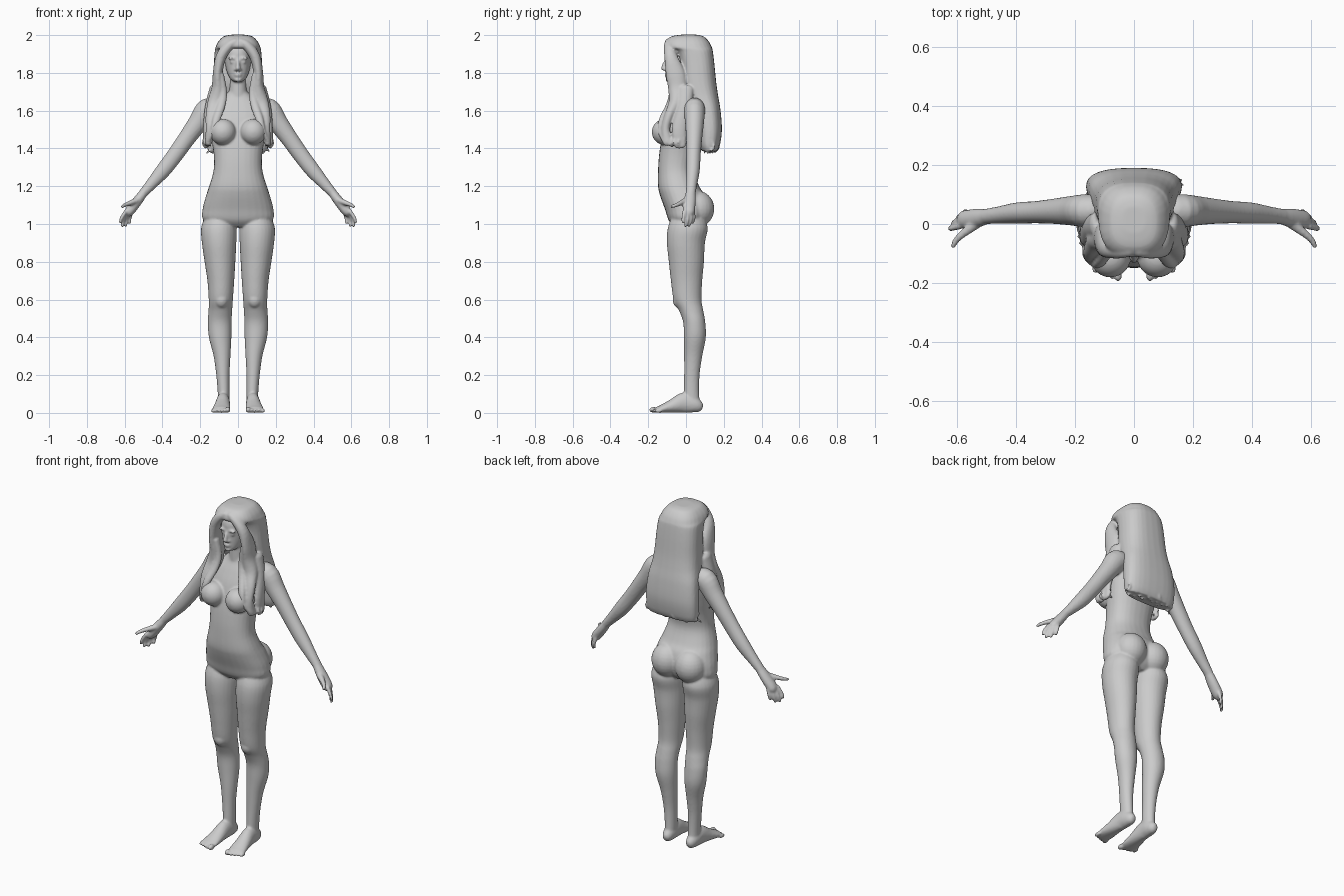
import bpy, bmesh, math, random
from mathutils import Vector

random.seed(4)
X, Y, Z = Vector((1, 0, 0)), Vector((0, 1, 0)), Vector((0, 0, 1))


def spline(rows, steps):
    """Catmull-Rom interpolation of equal-length number rows."""
    out = []
    for i in range(len(rows) - 1):
        q = [rows[max(i - 1, 0)], rows[i], rows[i + 1], rows[min(i + 2, len(rows) - 1)]]
        for s in range(steps):
            t = s / steps
            out.append([0.5 * (2 * b + (c - a) * t + (2 * a - 5 * b + 4 * c - d) * t * t
                               + (3 * b - a - 3 * c + d) * t ** 3) for a, b, c, d in zip(*q)])
    return out + [list(rows[-1])]


def skin(bm, rings):
    loops = [[bm.verts.new(p) for p in r] for r in rings]
    n = len(loops[0])
    for r, s in zip(loops, loops[1:]):
        for k in range(n):
            bm.faces.new((r[k], r[(k + 1) % n], s[(k + 1) % n], s[k]))
    bm.faces.new(loops[0][::-1])
    bm.faces.new(loops[-1])


def ring(c, u, n, a, b, power=2.0, count=28):
    pts = []
    for k in range(count):
        ang = 2 * math.pi * k / count
        co, si = math.cos(ang), math.sin(ang)
        pts.append(c + u * a * math.copysign(abs(co) ** (2 / power), co)
                   + n * b * math.copysign(abs(si) ** (2 / power), si))
    return pts


def sides(mirror):
    return (1, -1) if mirror else (1,)


def stack(bm, rows, power=2.0, mirror=False):
    """Horizontal sections: (z, x_min, x_max, y_front, y_back)."""
    for s in sides(mirror):
        skin(bm, [ring(Vector((s * (x0 + x1) / 2, (y0 + y1) / 2, z)), X, Y,
                       (x1 - x0) / 2, (y1 - y0) / 2, power)
                  for z, x0, x1, y0, y1 in spline(rows, 5)])


def tube(bm, rows, ref=Y, mirror=True, count=20):
    """Rounded limb along a path: (x, y, z, half_width, half_depth)."""
    rows = spline(rows, 4)
    for s in sides(mirror):
        pts = [Vector((s * r[0], r[1], r[2])) for r in rows]
        rings = []
        for i, (p, r) in enumerate(zip(pts, rows)):
            t = (pts[min(i + 1, len(pts) - 1)] - pts[max(i - 1, 0)]).normalized()
            u = ref.cross(t).normalized()
            n = t.cross(u)
            m = min(r[3], r[4])
            caps = [(0, 1)]
            if i == 0:
                caps = [(-.8, .4), (-.5, .75), (0, 1)]
            elif i == len(pts) - 1:
                caps = [(0, 1), (.5, .75), (.8, .4)]
            rings += [ring(p + t * m * o, u, n, r[3] * k, r[4] * k, 2, count) for o, k in caps]
        skin(bm, rings)


def ball(bm, loc, rad, mirror=True):
    for s in sides(mirror):
        new = bmesh.ops.create_uvsphere(bm, u_segments=24, v_segments=14, radius=1)["verts"]
        for v in new:
            v.co = Vector((s * loc[0] + v.co.x * rad[0], loc[1] + v.co.y * rad[1],
                           loc[2] + v.co.z * rad[2]))


def finish(bm, name, voxel, smooth):
    """Fuse overlapping pieces into one sculpted surface."""
    bmesh.ops.recalc_face_normals(bm, faces=bm.faces)
    me = bpy.data.meshes.new(name)
    bm.to_mesh(me)
    bm.free()
    ob = bpy.data.objects.new(name, me)
    bpy.context.collection.objects.link(ob)
    rm = ob.modifiers.new("fuse", "REMESH")
    rm.mode, rm.voxel_size, rm.use_smooth_shade = "VOXEL", voxel, True
    sm = ob.modifiers.new("soften", "SMOOTH")
    sm.factor, sm.iterations = 0.5, smooth
    return ob


body = bmesh.new()
# torso and neck
stack(body, [(z, -w, w, f, b) for z, w, f, b in [
    (.985, .09, -.06, .07), (1.02, .182, -.092, .10), (1.08, .187, -.112, .115),
    (1.15, .169, -.137, .10), (1.2, .153, -.148, .07), (1.28, .13, -.148, .042),
    (1.36, .128, -.143, .052), (1.45, .14, -.13, .075), (1.55, .152, -.105, .095),
    (1.62, .14, -.075, .092), (1.67, .085, -.05, .078), (1.70, .05, -.045, .06)]], 2.3)
stack(body, [(1.62, -.06, .06, -.05, .06), (1.70, -.047, .047, -.05, .045),
             (1.80, -.045, .045, -.05, .05)])
ball(body, (.08, -.113, 1.487), (.069, .068, .069))
ball(body, (.076, .062, 1.08), (.088, .088, .095))
# legs
stack(body, [
    (1.05, .02, .17, -.07, .09), (.98, .007, .195, -.096, .115), (.9, .009, .191, -.101, .1),
    (.8, .014, .177, -.091, .095), (.7, .02, .162, -.08, .086), (.6, .027, .155, -.066, .082),
    (.54, .031, .156, -.036, .092), (.48, .034, .16, -.015, .102), (.4, .035, .154, -.011, .105),
    (.3, .04, .129, -.01, .086), (.2, .045, .115, -.01, .072), (.1, .045, .107, -.012, .07),
    (.04, .046, .106, -.01, .075)], mirror=True)
ball(body, (.088, -.035, .6), (.038, .036, .045))
# feet and toes
tube(body, [(.076, .066, .034, .028, .033), (.077, .04, .044, .034, .044),
            (.079, -.01, .054, .036, .054), (.083, -.07, .037, .042, .037),
            (.088, -.13, .021, .048, .021), (.09, -.15, .017, .045, .017)], ref=Z)
for i in range(5):
    r = .016 if i == 0 else .0115
    ball(body, (.054 + .019 * i + (.003 if i else 0), -.172 + .0065 * i, r), (r * .85, .023, r))
# arms
tube(body, [(.10, .045, 1.605, .05, .05), (.16, .045, 1.605, .062, .056),
            (.212, .045, 1.535, .053, .05), (.27, .043, 1.455, .046, .043),
            (.33, .04, 1.37, .043, .038), (.395, .037, 1.285, .04, .036),
            (.46, .03, 1.21, .03, .029), (.505, .025, 1.16, .023, .026)])
# hands
tube(body, [(.50, .025, 1.165, .023, .026), (.53, .02, 1.125, .026, .032),
            (.565, .015, 1.08, .027, .033), (.58, .014, 1.06, .024, .03)])
for base, mid, tip in [((.592, -.008, 1.07), (.615, -.015, 1.035), (.624, -.016, 1.01)),
                       ((.588, .008, 1.065), (.608, .006, 1.02), (.613, -.002, .989)),
                       ((.578, .025, 1.063), (.592, .025, 1.02), (.595, .015, .99)),
                       ((.563, .038, 1.065), (.572, .041, 1.03), (.573, .034, 1.006))]:
    tube(body, [(*base, .011, .011), (*mid, .0095, .0095), (*tip, .0085, .0085)], count=12)
tube(body, [(.535, 0, 1.125, .018, .016), (.575, -.03, 1.11, .014, .013),
            (.60, -.052, 1.1, .011, .011), (.613, -.075, 1.092, .009, .009)], ref=Z, count=12)
# head and face
stack(body, [(z, -w, w, f, b) for z, w, f, b in [
    (1.752, .02, -.092, -.04), (1.768, .04, -.102, 0), (1.80, .057, -.104, .05),
    (1.84, .067, -.106, .08), (1.88, .071, -.107, .09), (1.92, .07, -.102, .09),
    (1.955, .05, -.08, .07)]], 2.2)
tube(body, [(0, -.105, 1.868, .009, .008), (0, -.113, 1.845, .01, .012),
            (0, -.119, 1.823, .014, .014)], mirror=False, count=12)
ball(body, (.012, -.106, 1.817), (.009, .011, .008))
ball(body, (.03, -.101, 1.877), (.026, .011, .007))
ball(body, (.03, -.096, 1.857), (.014, .01, .007))
ball(body, (0, -.106, 1.795), (.02, .008, .005), False)
ball(body, (0, -.105, 1.785), (.017, .008, .005), False)
ball(body, (0, -.097, 1.764), (.02, .012, .012), False)
finish(body, "body", .0062, 4)

hair = bmesh.new()
# crown and long back curtain
stack(hair, [(z, -w, w, f, b) for z, w, f, b in [
    (2.002, .04, -.03, .06), (1.992, .078, -.08, .095), (1.965, .105, -.108, .122),
    (1.935, .119, -.108, .137), (1.915, .123, -.06, .142), (1.85, .128, -.035, .15),
    (1.75, .134, -.025, .16), (1.68, .14, .0, .17), (1.6, .153, .045, .183),
    (1.5, .162, .06, .19), (1.42, .16, .07, .18), (1.385, .15, .085, .165)]], 2.6)
# locks framing the face and falling over the chest
tube(hair, [(.014, -.08, 1.965, .022, .03), (.05, -.087, 1.942, .026, .03),
            (.09, -.08, 1.885, .028, .035), (.107, -.058, 1.80, .026, .05),
            (.105, -.045, 1.72, .035, .05), (.117, -.055, 1.64, .045, .038),
            (.138, -.09, 1.57, .034, .026), (.143, -.108, 1.50, .028, .024),
            (.157, -.095, 1.43, .019, .028)])
tube(hair, [(.088, -.075, 1.79, .014, .022), (.078, -.072, 1.70, .02, .018),
            (.088, -.09, 1.63, .022, .016), (.115, -.13, 1.55, .02, .014),
            (.132, -.137, 1.49, .014, .012), (.158, -.115, 1.44, .012, .012)])
tube(hair, [(.13, .0, 1.72, .02, .04), (.145, -.01, 1.62, .03, .04),
            (.165, -.035, 1.5, .02, .04), (.17, -.03, 1.41, .012, .03)])
# ragged curled ends
for i in range(34):
    x = -.155 + .31 * i / 33
    y = .165 - 1.6 * x * x + random.uniform(-.035, .012)
    z = random.uniform(1.375, 1.40)
    d = random.choice((-1, 1)) * .01
    tube(hair, [(x, y, z + .05, .008, .008), (x + d, y + .006, z + .02, .008, .007),
                (x - d, y - .006, z, .006, .006)], mirror=False, count=8)
for i in range(10):
    x, y, z = random.uniform(.15, .178), random.uniform(-.1, .0), random.uniform(1.40, 1.45)
    tube(hair, [(x, y, z + .04, .008, .008), (x + .008, y - .008, z + .015, .007, .007),
                (x - .006, y + .005, z, .006, .006)], count=8)
finish(hair, "hair", .006, 3)
